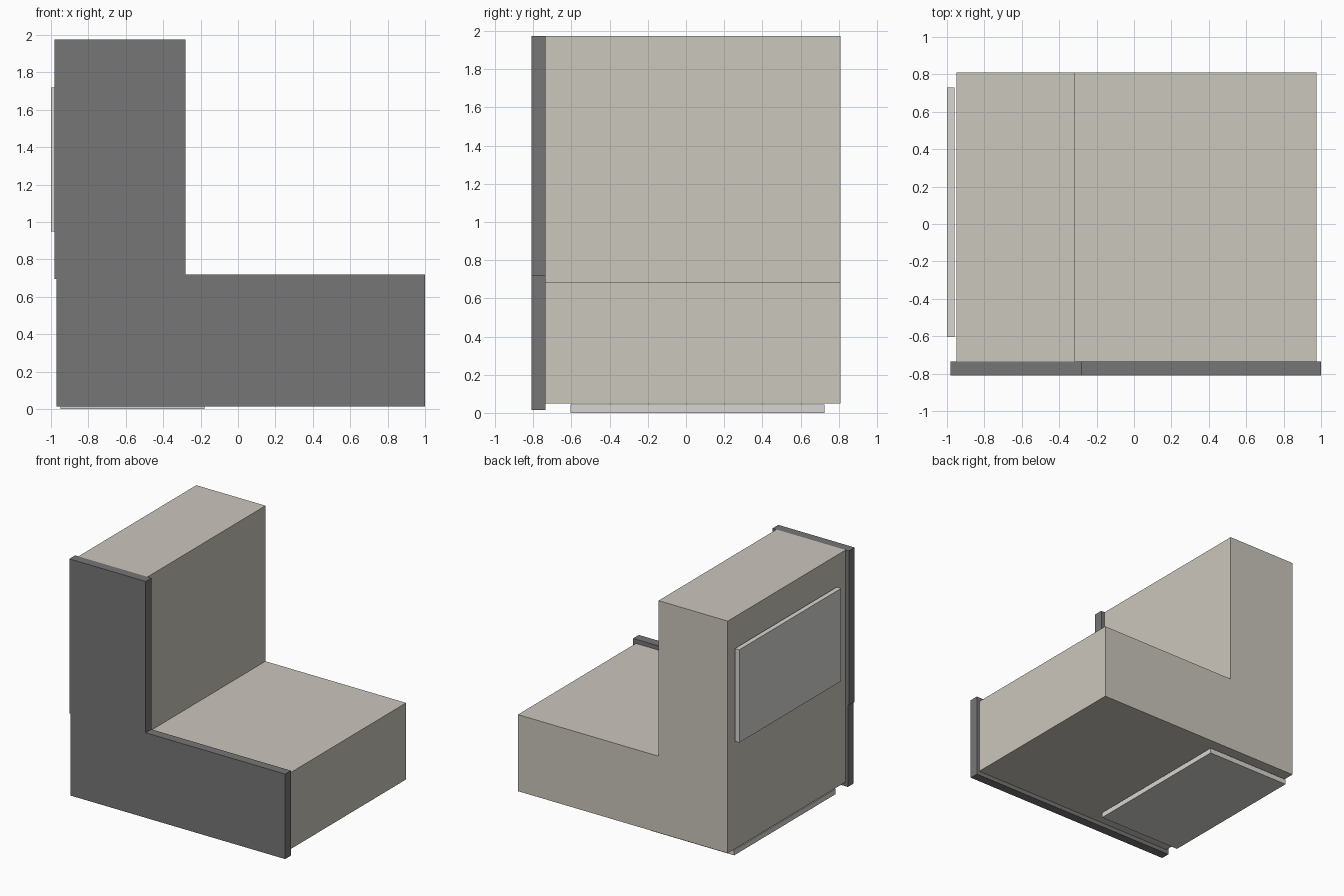
import bpy
import bmesh

if "Cube" in bpy.data.objects:
    bpy.data.objects.remove(bpy.data.objects["Cube"])


def material(name, color):
    mat = bpy.data.materials.new(name)
    mat.diffuse_color = (*color, 1)
    mat.use_nodes = True
    mat.node_tree.nodes["Principled BSDF"].inputs["Base Color"].default_value = mat.diffuse_color
    return mat


def extrude_profile(name, profile, y0, y1, mat):
    """Sweep an x/z outline along y from y0 to y1."""
    bm = bmesh.new()
    face = bm.faces.new([bm.verts.new((x, y0, z)) for x, z in profile])
    result = bmesh.ops.extrude_face_region(bm, geom=[face])
    verts = [v for v in result["geom"] if isinstance(v, bmesh.types.BMVert)]
    bmesh.ops.translate(bm, verts=verts, vec=(0, y1 - y0, 0))
    bmesh.ops.recalc_face_normals(bm, faces=bm.faces)
    mesh = bpy.data.meshes.new(name)
    bm.to_mesh(mesh)
    bm.free()
    mesh.materials.append(mat)
    obj = bpy.data.objects.new(name, mesh)
    bpy.context.collection.objects.link(obj)
    return obj


def rect(x0, x1, z0, z1):
    return [(x0, z0), (x1, z0), (x1, z1), (x0, z1)]


cream = material("cream", (0.60, 0.57, 0.51))
dark = material("dark_grey", (0.18, 0.18, 0.185))
pale = material("pale_grey", (0.68, 0.67, 0.64))

# L-shaped main body
extrude_profile("body", [(-0.95, 0.05), (0.975, 0.05), (0.975, 0.685),
                         (-0.315, 0.685), (-0.315, 1.975), (-0.95, 1.975)],
                -0.735, 0.81, cream)

# Front plate, overhanging the body, with a tiny step on its back edge
extrude_profile("front_plate", [(-0.97, 0.015), (1.0, 0.015), (1.0, 0.72),
                                (-0.28, 0.72), (-0.28, 1.975), (-0.98, 1.975),
                                (-0.98, 0.695), (-0.97, 0.695)],
                -0.81, -0.735, dark)

# Thin panels on the back and underneath
extrude_profile("back_panel", rect(-1.0, -0.96, 0.95, 1.72), -0.605, 0.73, pale)
extrude_profile("bottom_panel", rect(-0.95, -0.18, 0.0, 0.043), -0.605, 0.725, pale)
